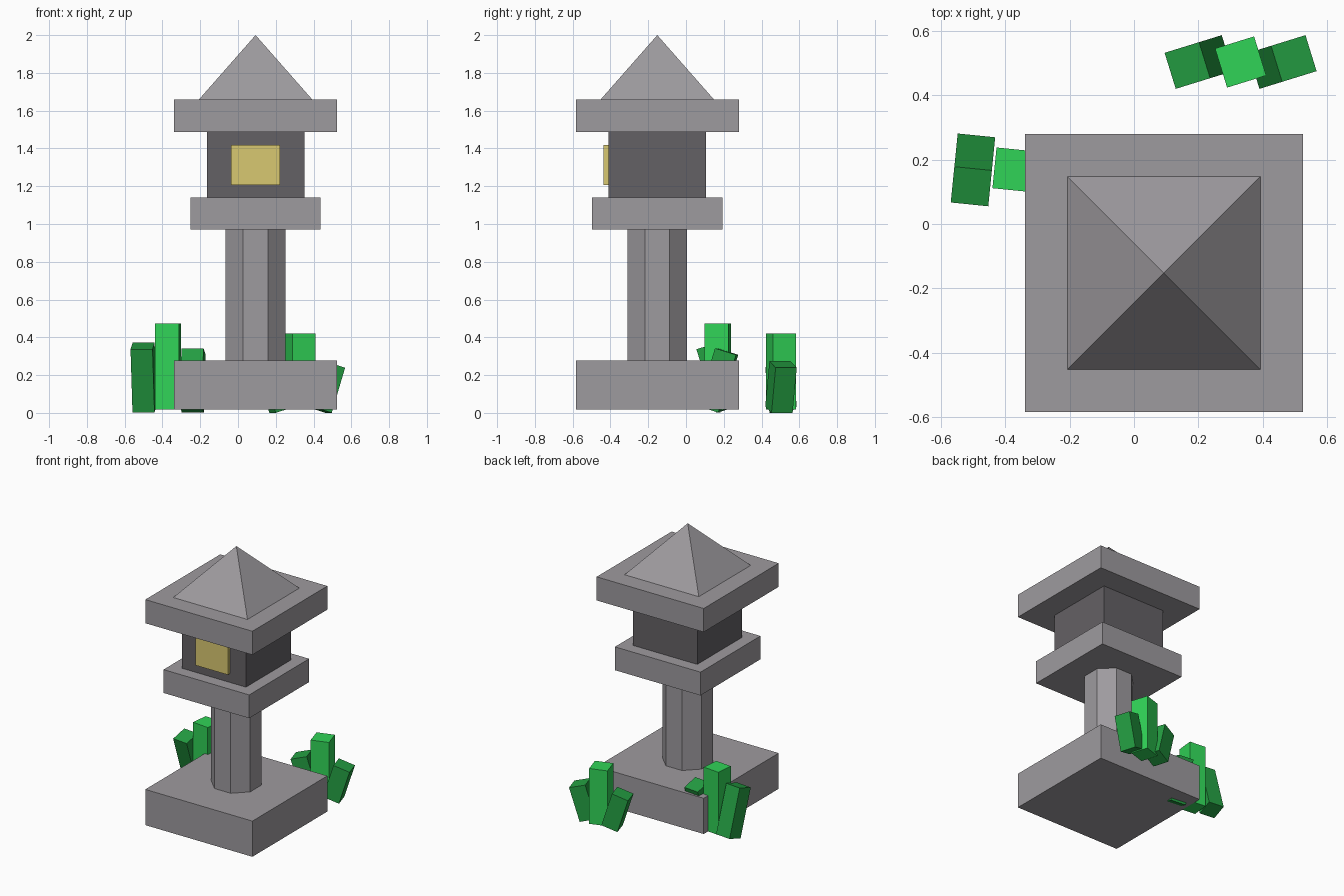
import bpy
from math import pi, sqrt

if "Cube" in bpy.data.objects:
    bpy.data.objects.remove(bpy.data.objects["Cube"], do_unlink=True)


def material(name, rgb):
    """Flat material from 0-255 display values."""
    lin = [((c / 255 + 0.055) / 1.055) ** 2.4 for c in rgb] + [1.0]
    mat = bpy.data.materials.new(name)
    mat.use_nodes = True
    mat.diffuse_color = lin
    bsdf = mat.node_tree.nodes["Principled BSDF"]
    bsdf.inputs["Base Color"].default_value = lin
    bsdf.inputs["Roughness"].default_value = 0.9
    return mat


stone = material("stone grey", (158, 155, 159))
dark_stone = material("dark stone", (100, 97, 101))
glow = material("warm yellow", (217, 200, 113))
leaf = material("bright green", (48, 211, 87))
dark_leaf = material("deep green", (36, 158, 66))


def finish(name, mat):
    obj = bpy.context.object
    obj.name = name
    obj.data.materials.append(mat)
    return obj


def box(name, centre, size, mat, rotation=(0, 0, 0)):
    bpy.ops.mesh.primitive_cube_add(size=1, location=centre, rotation=rotation)
    obj = finish(name, mat)
    obj.scale = size
    return obj


# Lantern axis
CX, CY = 0.093, -0.152


def slab(name, width, bottom, top, mat):
    return box(name, (CX, CY, (bottom + top) / 2), (width, width, top - bottom), mat)


# Stacked stone blocks
slab("base", 0.863, 0.017, 0.277, stone)
slab("collar", 0.69, 0.97, 1.14, stone)
slab("lamp_chamber", 0.516, 1.14, 1.49, dark_stone)
slab("roof_slab", 0.863, 1.488, 1.66, stone)

# Octagonal column with a flat side to the front
bpy.ops.mesh.primitive_cylinder_add(vertices=8, radius=0.171, depth=0.7,
                                    location=(CX, CY, 0.623), rotation=(0, 0, pi / 8))
finish("column", stone)

# Pyramid cap
bpy.ops.mesh.primitive_cone_add(vertices=4, radius1=0.602 / sqrt(2), radius2=0, depth=0.342,
                                location=(CX, CY, 1.829), rotation=(0, 0, pi / 4))
finish("roof_cap", stone)

# Glowing window on the front
box("window", (CX, CY - 0.258, 1.312), (0.26, 0.052, 0.213), glow)


# Grass clumps: one upright blade between two leaning ones
LEAN = 0.3


def clump(name, x, y, turn, height, sides):
    box(name + "_middle_blade", (x, y, 0.017 + height / 2), (0.127, 0.127, height),
        leaf, (0, 0, turn))
    for label, offset, blade, tilt in sides:
        box(name + "_" + label, (x + offset, y, blade / 2 + 0.012),
            (0.117, 0.117, blade), dark_leaf, (tilt[0], tilt[1], turn))


clump("back_clump", 0.331, 0.503, 0.3, 0.403,
      [("blade_a", -0.13, 0.25, (0, -LEAN)), ("blade_b", 0.13, 0.25, (0, LEAN))])
clump("side_clump", -0.37, 0.168, -0.1, 0.457,
      [("blade_a", -0.13, 0.35, (LEAN, 0)), ("blade_b", 0.13, 0.32, (-LEAN, 0))])
